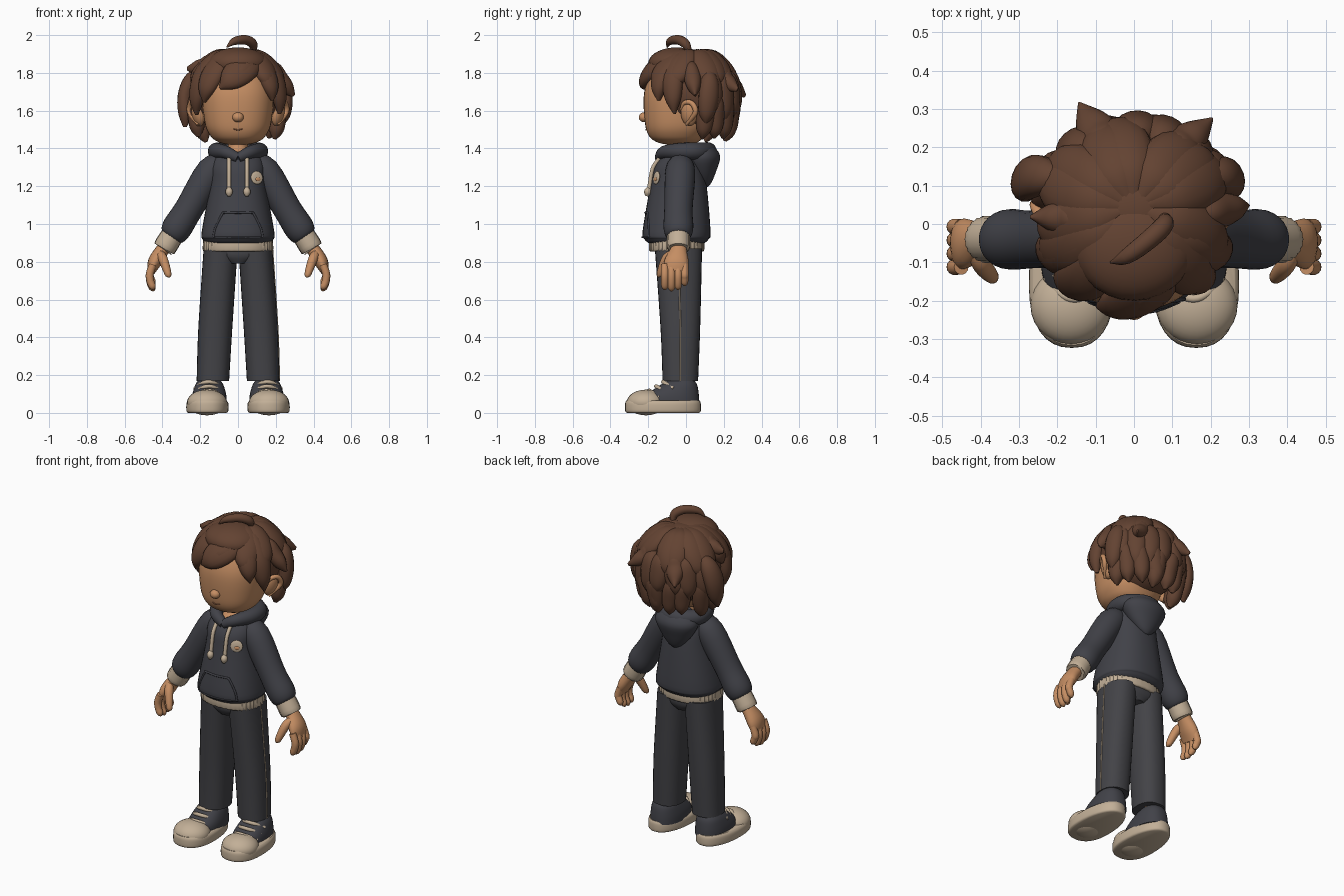
import bpy, bmesh, random
from math import sin, cos, pi, radians
from mathutils import Vector, Matrix
from mathutils.bvhtree import BVHTree

random.seed(4)
if "Cube" in bpy.data.objects:
    bpy.data.objects.remove(bpy.data.objects["Cube"])


def material(name, *rgb):
    m = bpy.data.materials.new(name)
    m.use_nodes = True
    m.diffuse_color = (*rgb, 1)
    m.node_tree.nodes["Principled BSDF"].inputs["Base Color"].default_value = (*rgb, 1)
    return m


HAIR = material("brown hair", .125, .056, .032)
SKIN = material("tan skin", .56, .27, .125)
LIP = material("dark skin line", .3, .12, .06)
HOODIE = material("charcoal hoodie", .053, .054, .065)
PANTS = material("grey trousers", .056, .056, .063)
CREAM = material("cream", .54, .43, .31)
SIDES = {"left": 1, "right": -1}


def finish(name, bm, mat):
    bmesh.ops.recalc_face_normals(bm, faces=bm.faces)
    for face in bm.faces:
        face.smooth = True
    for edge in bm.edges:
        edge.smooth = edge.calc_face_angle(0) < radians(50)
    mesh = bpy.data.meshes.new(name)
    bm.to_mesh(mesh)
    bm.free()
    mesh.materials.append(mat)
    ob = bpy.data.objects.new(name, mesh)
    bpy.context.collection.objects.link(ob)
    return ob


def ball(name, loc, size, mat, turn=Matrix()):
    bm = bmesh.new()
    bmesh.ops.create_uvsphere(bm, u_segments=28, v_segments=18, radius=1)
    bm.transform(Matrix.Translation(loc) @ turn.to_4x4() @ Matrix.Diagonal((*size, 1)))
    return finish(name, bm, mat)


def spline(pts, steps):
    """Smooth samples through points (x, y, z, width, depth)."""
    knots = [Vector(q if len(q) == 5 else (*q, q[3])) for q in pts]
    knots = [knots[0]] + knots + [knots[-1]]
    samples = []
    for a, b, c, d in zip(knots, knots[1:], knots[2:], knots[3:]):
        for k in range(steps):
            t = k / steps
            samples.append(b + t / 2 * (c - a + t * (2 * a - 5 * b + 4 * c - d
                                                     + t * (3 * b - a - 3 * c + d))))
    return samples + [knots[-1]]


def rounded(value, power):
    return abs(value) ** (2 / power) * (1 if value > 0 else -1)


def sweep(name, pts, mat, n=20, steps=4, ref=(0, 1, 0), center=None,
          flat=False, power=2, ribs=0, egg=0):
    """Skin an oval section along a path; flat keeps each section level."""
    samples = spline(pts, steps)
    bm = bmesh.new()
    rings = []
    for before, here, after in zip(samples[:1] + samples, samples, samples[1:] + samples[-1:]):
        pos = Vector(here[:3])
        along = (Vector(after[:3]) - Vector(before[:3])).normalized()
        out = pos - center if center else Vector(ref)
        out = (out - along * out.dot(along)).normalized()
        side = along.cross(out)
        if flat:
            side, out = Vector((1, 0, 0)), Vector((0, 1, 0))
        side, out = side * max(here[3], .002), out * max(here[4], .002)
        ring = []
        for k in range(n):
            c, d = cos(2 * pi * k / n), sin(2 * pi * k / n)
            offset = side * rounded(c, power) * (1 - egg * d) + out * rounded(d, power)
            ring.append(bm.verts.new(pos + offset * (1 - ribs * (k % 2))))
        rings.append(ring)
    for low, high in zip(rings, rings[1:]):
        for k in range(n):
            bm.faces.new((low[k - 1], low[k], high[k], high[k - 1]))
    bm.faces.new(rings[0])
    bm.faces.new(rings[-1])
    return finish(name, bm, mat)


def both(name, pts, mat, **options):
    """Mirrored pair of sweeps."""
    for label, s in SIDES.items():
        sweep(f"{label}_{name}", [(s * p[0], *p[1:]) for p in pts], mat, **options)


def column(name, rows, mat, x=0, n=36, power=2.3, **options):
    """Upright body from rows of (y, z, half width, half depth)."""
    return sweep(name, [(x, *row) for row in rows], mat, n=n, power=power, flat=True, **options)


# Trousers
leg = [(.133, -.03, .17, .086, .094), (.12, -.03, .45, .09, .105), (.092, -.04, .87, .09, .125)]
both("trouser_leg", leg, PANTS, n=28, steps=8, flat=True, power=2.3)
column("trouser_seat", [(-.04, .79, .06, .1), (-.04, .83, .15, .12), (-.04, .88, .17, .12)], PANTS)
sweep("left_side_stripe", [(x + w, y, z, .004) for x, y, z, w, _ in leg], CREAM, n=8, steps=8)

# Hoodie body and waistband
column("waistband", [(-.05, .855, .18, .14), (-.05, .865, .187, .147), (-.05, .915, .185, .146)],
       CREAM, n=80, steps=2, ribs=.03)
torso = column("hoodie_body", [
    (-.05, .9, .17, .15), (-.05, .92, .188, .17), (-.05, .96, .192, .18), (-.04, 1.2, .15, .15),
    (-.04, 1.3, .145, .13), (-.03, 1.36, .12, .095), (-.03, 1.385, .07, .06)], HOODIE)
tree = BVHTree.FromPolygons([v.co for v in torso.data.vertices],
                            [p.vertices for p in torso.data.polygons])


def on_front(x, z, lift, radius):
    """Sweep point resting on the front of the hoodie."""
    hit = tree.ray_cast(Vector((x, -2, z)), Vector((0, 1, 0)))[0]
    return x, hit.y - lift, z, radius


# Hood: rolled rim and hanging bag
rim = [(0, -.14, 1.35, .026), (.065, -.115, 1.38, .034), (.11, -.03, 1.385, .044),
       (.1, .06, 1.385, .046)]
mirrored_rim = [(-p[0], *p[1:]) for p in reversed(rim)]
sweep("hood_rim", rim + [(0, .115, 1.385, .048)] + mirrored_rim, HOODIE, ref=(0, 0, 1))
column("hood_bag", [(.1, 1.195, .015, .015), (.1, 1.22, .05, .035), (.09, 1.28, .1, .07),
                    (.085, 1.36, .135, .096), (.08, 1.42, .09, .06)], HOODIE, power=2)

# Front pocket seams, drawstrings and badge
outline = [(.13, .93), (.12, .98), (.085, 1.05), (.07, 1.06)]
outline = [(-x, z) for x, z in outline] + [(0, 1.06)] + outline[::-1]
sweep("pocket_seam", [on_front(x, z, .001, .006) for x, z in outline], HOODIE, n=8)
sweep("pocket_hem", [on_front(k * .06, .93, .001, .005) for k in range(-2, 3)],
      HOODIE, n=8, ref=(0, 0, 1))
both("drawstring", [on_front(.047, 1.35 - .045 * k, .009, .011) for k in range(5)], CREAM, n=10)
both("drawstring_tip", [on_front(.047, 1.195 - .016 * k, .012, .008 + .01 * (k in (1, 2)))
                        for k in range(4)], CREAM, n=12)
tilt = Vector((.45, -.88, .12)).to_track_quat('Z', 'Y').to_matrix()
spot = Vector(on_front(.1, 1.245, .003, 0)[:3])
ball("badge", spot, (.035, .035, .008), CREAM, tilt)
ball("badge_dot", spot + Vector((.006, -.006, -.008)), (.015, .01, .004), SKIN, tilt)

# Sleeves, cuffs and hands
both("sleeve", [(.07, -.03, 1.32, .05), (.14, -.03, 1.28, .079), (.26, -.04, 1.08, .075),
                (.32, -.04, .985, .079), (.345, -.04, .945, .07), (.355, -.04, .93, .055)],
     HOODIE, n=28)
both("cuff", [(.342, -.04, .95, .06), (.388, -.04, .875, .061), (.39, -.04, .871, .045)],
     CREAM, n=44, ribs=.04)
both("palm", [(.375, -.04, .895, .035, .04), (.402, -.04, .86, .036, .045),
              (.44, -.05, .8, .037, .065), (.46, -.06, .745, .02, .06)], SKIN)
for i, finger in enumerate(("index", "middle", "ring", "little")):
    y = -.112 + .035 * i
    tip = .645 + .007 * abs(i - 1) ** 2
    both(finger + "_finger", [(.45, y, .785, .02), (.467, y, .735, .021), (.464, y, tip + .045, .02),
                              (.452, y, tip + .015, .018), (.445, y, tip, .005)], SKIN, n=14)
both("thumb", [(.415, -.07, .845, .02), (.397, -.105, .815, .025), (.37, -.138, .735, .018),
               (.367, -.14, .718, .005)], SKIN, n=14)

# Shoes, ankles and ears
for label, s in SIDES.items():
    column(label + "_shoe_sole", [(-.122, 0, .1, .19), (-.122, .01, .11, .2), (-.122, .05, .11, .2),
                                  (-.122, .066, .1, .194)], CREAM, x=s * .162, egg=.12)
    column(label + "_shoe_upper", [(-.075, .05, .092, .145), (-.07, .095, .09, .138),
                                   (-.04, .145, .076, .1), (-.025, .172, .06, .07)],
           HOODIE, x=s * .152)
    ball(label + "_toe_cap", (s * .164, -.212, .055), (.106, .102, .068), CREAM)
    column(label + "_ankle", [(-.02, .1, .05, .05), (-.02, .28, .05, .05)], SKIN, x=s * .14)
    turn = Matrix.Rotation(s * radians(-25), 3, 'Z') @ Matrix.Rotation(s * radians(12), 3, 'Y')
    ball(label + "_ear", (s * .212, .015, 1.585), (.03, .045, .068), SKIN, turn)
for i in range(3):
    y, z = -.195 + .037 * i, .118 + .023 * i
    both(f"lace_{i + 1}", [(.155 + k * .036, y + .014 * k * k, z - .009 * k * k, .011)
                           for k in range(-2, 3)], CREAM, n=10, ref=(0, 0, 1))
both("ear_rim", [(.205, -.025, 1.6, .008), (.228, -.01, 1.64, .012), (.25, .03, 1.64, .014),
                 (.255, .05, 1.59, .014), (.21, 0, 1.525, .008)], SKIN, n=12, ref=(1, 0, 0))

# Neck, head, nose and mouth
column("neck", [(-.05, 1.345, .04, .085), (-.045, 1.375, .055, .075), (-.03, 1.41, .052, .055),
                (-.03, 1.5, .055, .055)], SKIN, power=2)
column("head", [(-.035, 1.42, .05, .06), (-.045, 1.432, .1, .105), (-.05, 1.465, .145, .145),
                (-.045, 1.54, .177, .173), (-.04, 1.7, .186, .181), (-.03, 1.82, .14, .14),
                (-.02, 1.87, .07, .07)], SKIN, steps=6)
ball("nose", (0, -.222, 1.565), (.03, .028, .026), SKIN)
sweep("mouth", [(k * .025, -.213 + .003 * abs(k), 1.498 + .005 * abs(k), .003) for k in (-1, 0, 1)],
      LIP, n=8, ref=(0, 0, 1))

# Hair base
CENTER = Vector((0, .04, 1.69))
ball("hair_base", (0, .045, 1.7), (.235, .21, .225), HAIR)
ball("hair_fringe_base", (0, -.05, 1.85), (.16, .15, .085), HAIR)
TAPER = ((0, .3), (.25, .85), (.55, 1), (.82, .75), (1, .08))


def scalp(turn, polar, lift):
    """Point over the scalp: turn from the front, polar angle from the top."""
    a, p = radians(turn), radians(polar)
    spread = sin(p) ** (.4 if polar > 90 else 1)
    depth = .27 if cos(a) > 0 else .215
    height = .26 if polar > 90 else .22
    return CENTER + lift * Vector((.24 * spread * sin(a), -depth * spread * cos(a), height * cos(p)))


def lock(name, turn, end_turn, polar, end_polar, wide, flick=.04, bulge=0):
    """Tapered lock of hair laid over the scalp, its tip flicked outward."""
    pts = []
    for f, w in TAPER:
        lift = .98 + flick * f ** 4 + bulge * sin(pi * f)
        pos = scalp(turn + (end_turn - turn) * f, polar + (end_polar - polar) * f, lift)
        pts.append((*pos, wide * w, .042 * min(1, w + .15)))
    sweep(name, pts, HAIR, n=16, steps=5, center=CENTER)


# Layers of locks from the crown over the sides and back
for layer, turns, polar, end, wide, flick in (("crown", range(55, 306, 25), 8, 84, .075, .04),
                                              ("middle", range(112, 250, 22), 52, 118, .062, .08),
                                              ("nape", range(108, 254, 18), 85, 150, .05, .1)):
    for i, turn in enumerate(turns):
        turn += random.uniform(-5, 5)
        lock(f"{layer}_lock_{i + 1}", turn, turn + random.uniform(-14, 14), polar,
             end + random.uniform(-6, 6), wide, flick)

# Fringe, temples, side curls and flicked tips
lock("fringe_centre", 50, -8, 14, 70, .065)
lock("fringe_sweep", 45, -23, 14, 83, .085)
lock("fringe_right", -30, -47, 10, 100, .07)
lock("fringe_left", 42, 48, 14, 98, .06)
lock("temple_right", -55, -68, 10, 115, .062)
lock("temple_left", 58, 68, 10, 114, .06)
lock("curl_right", -115, -102, 55, 122, .06, .3, .2)
lock("curl_left", 115, 106, 55, 125, .055, .12, .1)
lock("flick_left", 85, 92, 40, 92, .045, .25)
lock("flick_right", -80, -86, 32, 62, .045, .3)
lock("flick_back_right", 200, 205, 50, 92, .055, .42)
lock("flick_back_left", 150, 142, 50, 86, .05, .4)
sweep("top_tuft", [(.075, .02, 1.9, .01), (.08, 0, 1.95, .024), (.04, -.04, 1.975, .025),
                   (-.02, -.085, 1.967, .02), (-.06, -.1, 1.935, .003)], HAIR, center=CENTER)
